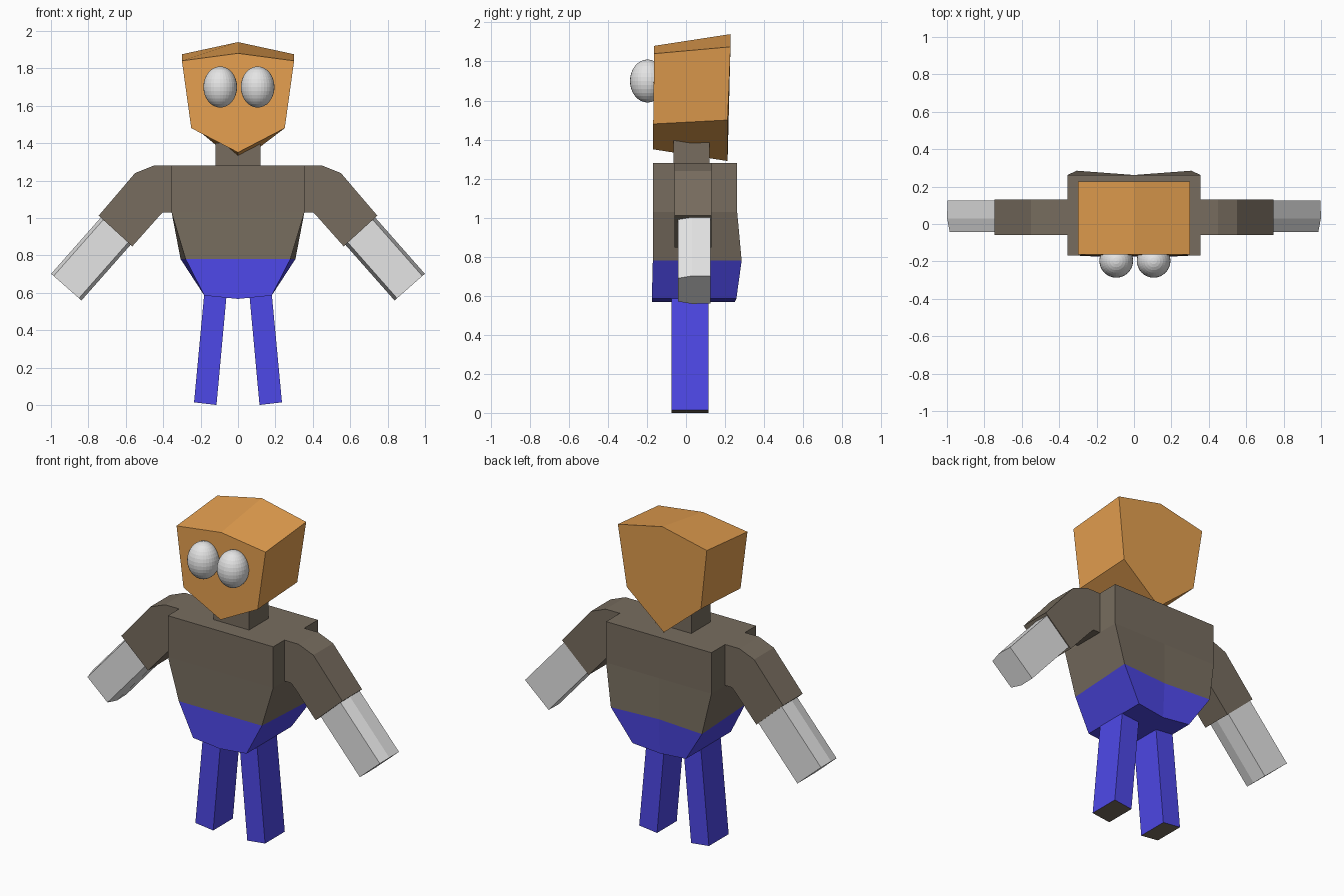
import bpy
import bmesh
from mathutils import Vector

if "Cube" in bpy.data.objects:
    bpy.data.objects.remove(bpy.data.objects["Cube"])


def material(name, rgb):
    m = bpy.data.materials.new(name)
    m.diffuse_color = (*rgb, 1)
    m.use_nodes = True
    m.node_tree.nodes["Principled BSDF"].inputs["Base Color"].default_value = m.diffuse_color
    return m


ORANGE = material("orange skin", (0.78, 0.35, 0.08))
BROWN = material("grey brown cloth", (0.185, 0.152, 0.114))
BLUE = material("blue trousers", (0.076, 0.065, 0.80))
WHITE = material("white", (0.78, 0.78, 0.78))


def loft(name, rings, mats, rule=None):
    """Skin matching closed rings, cap both ends, colour faces by rule(face)."""
    bm = bmesh.new()
    vs = [[bm.verts.new(p) for p in r] for r in rings]
    n = len(vs[0])
    for a, b in zip(vs, vs[1:]):
        for i in range(n):
            j = (i + 1) % n
            bm.faces.new((a[i], a[j], b[j], b[i]))
    bm.faces.new(vs[0][::-1])
    bm.faces.new(vs[-1])
    bmesh.ops.recalc_face_normals(bm, faces=bm.faces)
    bm.normal_update()
    if rule:
        for f in bm.faces:
            f.material_index = rule(f)
    me = bpy.data.meshes.new(name)
    bm.to_mesh(me)
    bm.free()
    for m in mats:
        me.materials.append(m)
    ob = bpy.data.objects.new(name, me)
    bpy.context.collection.objects.link(ob)
    return ob


def box_ring(x0, x1, y0, y1, za, zb):
    return [(x0, y0, za), (x1, y0, zb), (x1, y1, zb), (x0, y1, za)]


# Head: six-sided face outline, slightly bigger towards the back
def head_ring(y_top, y_low, ridge, corner, jaw, chin):
    return [(0, y_top, ridge), (0.30, y_top, corner), (0.25, y_low, jaw),
            (0, y_low, chin), (-0.25, y_low, jaw), (-0.30, y_top, corner)]


loft("head", [head_ring(-0.163, -0.168, 1.88, 1.84, 1.48, 1.35),
              head_ring(0.228, 0.213, 1.94, 1.875, 1.50, 1.29)], [ORANGE])

# Neck
loft("neck", [box_ring(-0.12, 0.12, -0.065, 0.12, 1.25, 1.25),
              box_ring(-0.12, 0.12, -0.065, 0.12, 1.40, 1.40)], [BROWN])


# Torso: shirt above the waist, trousers below it
def torso_ring(z, xf, xb, yf, yb, yb_mid, drop=0):
    return [(-xf, yf, z), (0, yf, z - drop), (xf, yf, z),
            (xb, yb, z), (0, yb_mid, z - drop), (-xb, yb, z)]


loft("torso", [torso_ring(0.585, 0.18, 0.18, -0.175, 0.258, 0.25, 0.018),
               torso_ring(0.78, 0.28, 0.307, -0.17, 0.285, 0.262),
               torso_ring(1.03, 0.355, 0.355, -0.168, 0.262, 0.262),
               torso_ring(1.28, 0.355, 0.355, -0.168, 0.262, 0.262)],
     [BROWN, BLUE], lambda f: 1 if f.calc_center_median().z < 0.78 else 0)

for side, s in (("right", 1), ("left", -1)):
    # Sleeve: bent arm outline, upper then lower edge
    edges = [((0.34, 1.28), (0.34, 1.03)), ((0.45, 1.28), (0.40, 1.03)),
             ((0.55, 1.24), (0.43, 1.00)), ((0.745, 1.012), (0.565, 0.848))]
    loft(side + "_sleeve",
         [[(s * u[0], -0.06, u[1]), (s * u[0], 0.13, u[1]),
           (s * d[0], 0.13, d[1]), (s * d[0], -0.06, d[1])] for u, d in edges],
         [BROWN])

    # Forearm: six-sided bar with a narrower front face
    section = [(-0.09, -0.042), (0.09, -0.042), (0.108, 0.03),
               (0.106, 0.125), (-0.106, 0.125), (-0.108, 0.03)]
    across = Vector((0.75, 0, 0.66)).normalized()
    rings = []
    for c in (Vector((0.64, 0, 0.945)), Vector((0.918, 0, 0.63))):
        pts = [c + across * u + Vector((0, y, 0)) for u, y in section]
        rings.append([(s * p.x, p.y, p.z) for p in pts])
    loft(side + "_forearm", rings, [WHITE])

    # Leg, splayed outwards, with a dark sole
    loft(side + "_leg",
         [box_ring(s * 0.115, s * 0.235, -0.075, 0.115, 0.0, 0.014),
          box_ring(s * 0.06, s * 0.18, -0.075, 0.115, 0.60, 0.60)],
         [BLUE, BROWN], lambda f: 1 if f.calc_center_median().z < 0.05 else 0)

    # Eye
    bpy.ops.mesh.primitive_uv_sphere_add(
        segments=32, ring_count=16, radius=1,
        location=(0.005 + s * 0.10, -0.197, 1.70))
    eye = bpy.context.object
    eye.name = side + "_eye"
    eye.scale = (0.09, 0.09, 0.11)
    eye.data.materials.append(WHITE)
